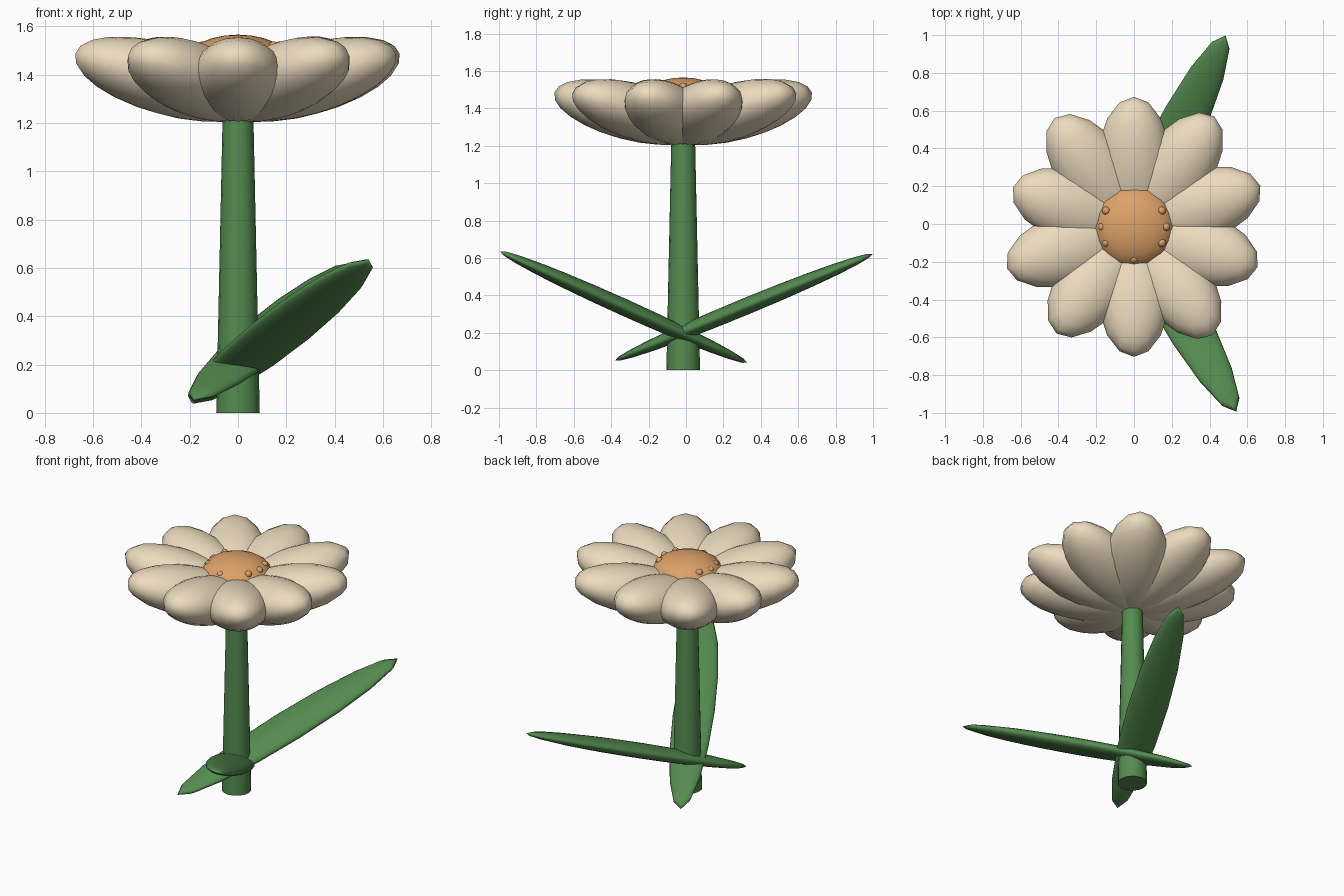
import bpy, math
from mathutils import Vector, Matrix

if "Cube" in bpy.data.objects:
    bpy.data.objects.remove(bpy.data.objects["Cube"])

CY = -0.015  # flower axis sits slightly toward the front


def material(name, rgb):
    m = bpy.data.materials.new(name)
    m.diffuse_color = (*rgb, 1)
    m.use_nodes = True
    m.node_tree.nodes["Principled BSDF"].inputs["Base Color"].default_value = m.diffuse_color
    return m


GREEN = material("leaf_green", (0.09, 0.26, 0.08))
CREAM = material("petal_cream", (0.84, 0.71, 0.52))
ORANGE = material("center_orange", (0.72, 0.36, 0.14))


def finish(name, mat):
    ob = bpy.context.object
    ob.name = name
    ob.data.materials.append(mat)
    bpy.ops.object.shade_smooth_by_angle(angle=math.radians(50))
    return ob


def ellipsoid(name, center, axis, half, mat, side=None, segs=16, rings=12):
    """Ellipsoid whose long axis follows 'axis' and whose flat normal is at right angles to 'side'."""
    bpy.ops.mesh.primitive_uv_sphere_add(segments=segs, ring_count=rings, radius=1)
    ob = finish(name, mat)
    d = Vector(axis).normalized()
    n = Vector(side).cross(d).normalized()
    if n.z < 0:
        n = -n
    w = n.cross(d)
    rot = Matrix((d, w, n)).transposed().to_4x4()
    ob.data.transform(Matrix.Translation(center) @ rot @ Matrix.Diagonal((*half, 1)))
    return ob


# Tapered stem
bpy.ops.mesh.primitive_cone_add(vertices=16, radius1=0.09, radius2=0.06, depth=1.4,
                                location=(0, CY, 0.7))
finish("stem", GREEN)

# Two long leaves, flat across the x direction
for name, c, d in (("leaf_back", (0.15, 0.31, 0.337), (0.335, 0.688, 0.284)),
                   ("leaf_front", (0.175, -0.333, 0.337), (0.366, -0.66, 0.297))):
    ellipsoid(name, c, d, (Vector(d).length, 0.132, 0.045), GREEN, side=(1, 0, 0))

# Ring of ten petals tilted upward, with small differences in reach
reach = [0.015, 0.035, 0, 0.025, -0.015, 0.02, 0.01, 0, 0.02, 0]
tilt = math.radians(15)
for i, dr in enumerate(reach):
    a = math.radians(18 + 36 * i)
    radial = Vector((math.cos(a), math.sin(a), 0))
    center = radial * (0.3 + dr / 2) + Vector((0, CY, 1.38))
    axis = radial * math.cos(tilt) + Vector((0, 0, math.sin(tilt)))
    ellipsoid(f"petal_{i + 1}", center, axis, (0.402 + dr / 2, 0.2, 0.146), CREAM,
              side=(-math.sin(a), math.cos(a), 0))

# Domed flower center
ellipsoid("flower_center", (0, CY, 1.45), (1, 0, 0), (0.22, 0.22, 0.115), ORANGE,
          side=(0, 1, 0))

# Small seeds around the rim of the dome
for deg, z in ((0, 1.515), (30, 1.515), (-30, 1.515), (150, 1.515),
               (180, 1.505), (210, 1.505), (270, 1.505)):
    a = math.radians(deg)
    bpy.ops.mesh.primitive_uv_sphere_add(
        segments=12, ring_count=8, radius=0.022,
        location=(0.17 * math.cos(a), CY + 0.17 * math.sin(a), z))
    finish(f"seed_{deg}", ORANGE)
